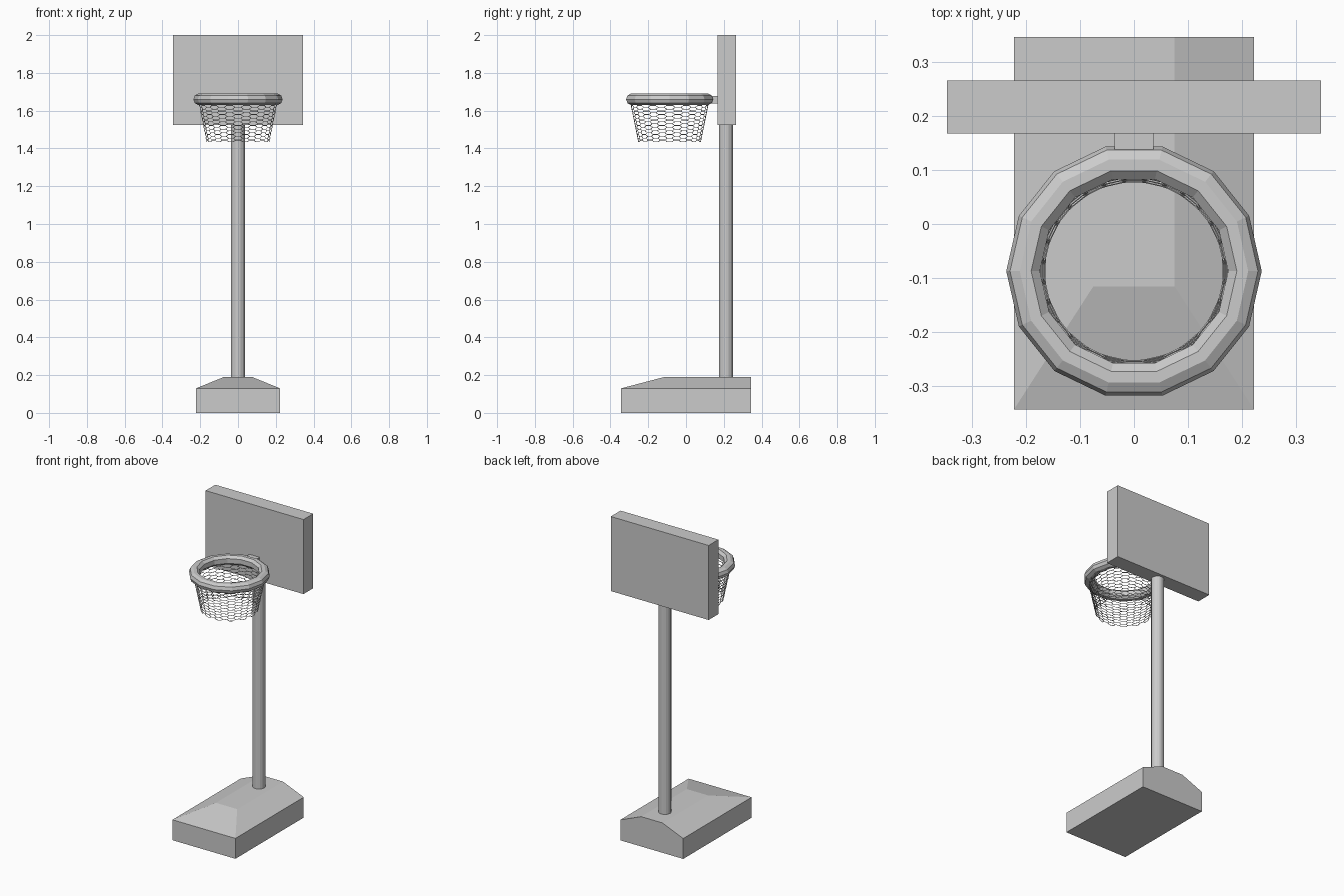
import bpy, bmesh
from math import pi, cos, sin, tau

old = bpy.data.objects.get("Cube")
if old:
    bpy.data.objects.remove(old, do_unlink=True)

grey = bpy.data.materials.new("plain grey")
grey.use_nodes = True
grey.diffuse_color = (0.6, 0.6, 0.6, 1)
grey.node_tree.nodes["Principled BSDF"].inputs["Base Color"].default_value = (0.6, 0.6, 0.6, 1)

SIDES = 14
HOOP_Y = -0.087


def finish(name, bm):
    mesh = bpy.data.meshes.new(name)
    bmesh.ops.recalc_face_normals(bm, faces=bm.faces)
    bm.to_mesh(mesh)
    bm.free()
    mesh.materials.append(grey)
    obj = bpy.data.objects.new(name, mesh)
    bpy.context.collection.objects.link(obj)
    return obj


def box(bm, lo, hi):
    made = bmesh.ops.create_cube(bm, size=1)["verts"]
    for v in made:
        for k in range(3):
            v.co[k] = lo[k] if v.co[k] < 0 else hi[k]
    return made


# Base: block with a raised top, sloped at the sides and the front
bm = bmesh.new()
box(bm, (-0.222, -0.343, 0), (0.222, 0.345, 0.13))
bm.faces.ensure_lookup_table()
top = max(bm.faces, key=lambda f: f.calc_center_median().z)
ring = bmesh.ops.extrude_face_region(bm, geom=[top])["geom"]
bmesh.ops.delete(bm, geom=[top], context="FACES_ONLY")
for v in [g for g in ring if isinstance(g, bmesh.types.BMVert)]:
    v.co.x *= 0.075 / 0.222
    v.co.y = max(v.co.y, -0.115)
    v.co.z = 0.19
finish("base", bm)

# Pole
bm = bmesh.new()
bmesh.ops.create_cone(bm, cap_ends=True, segments=16, radius1=0.037, radius2=0.037, depth=1.35)
bmesh.ops.translate(bm, verts=bm.verts, vec=(0, 0.212, 0.855))
finish("pole", bm)

# Backboard and the bracket that holds the hoop
for name, lo, hi in (
    ("backboard", (-0.345, 0.167, 1.525), (0.345, 0.265, 2)),
    ("hoop_bracket", (-0.036, 0.135, 1.637), (0.036, 0.168, 1.677)),
):
    bm = bmesh.new()
    box(bm, lo, hi)
    finish(name, bm)

# Hoop: faceted ring swept from a small profile
profile = [(0.19, 1.69), (0.211, 1.69), (0.229, 1.68), (0.236, 1.66),
           (0.229, 1.64), (0.211, 1.63), (0.19, 1.63), (0.174, 1.645), (0.174, 1.675)]
bm = bmesh.new()
rings = [[bm.verts.new((r * cos(i * tau / SIDES), HOOP_Y + r * sin(i * tau / SIDES), z))
          for r, z in profile] for i in range(SIDES)]
for i in range(SIDES):
    a, b = rings[i - 1], rings[i]
    for j in range(len(profile)):
        bm.faces.new((a[j - 1], a[j], b[j], b[j - 1]))
finish("hoop", bm)

# Net: tapered wall of hexagonal cells turned into thin strands
COLS, ROWS = 2 * SIDES, 10
NET_TOP, NET_BOTTOM = 1.637, 1.435
STEP = (NET_TOP - NET_BOTTOM) / (ROWS + 0.5)


def net_point(col, z):
    angle = col * tau / COLS
    facet = angle % (tau / SIDES) - pi / SIDES
    t = (z - NET_BOTTOM) / (NET_TOP - NET_BOTTOM)
    r = (0.168 + 0.042 * t) * cos(pi / SIDES) / cos(facet)
    return (r * cos(angle), HOOP_Y + r * sin(angle), z)


bm = bmesh.new()
for col in range(COLS):
    for row in range(ROWS):
        z = NET_BOTTOM + (row + 0.5 + 0.5 * (col % 2)) * STEP
        corners = [(-2, 0), (-1, -1), (1, -1), (2, 0), (1, 1), (-1, 1)]
        bm.faces.new([bm.verts.new(net_point(col + dx / 3, z + dz * STEP / 2)) for dx, dz in corners])
bmesh.ops.remove_doubles(bm, verts=bm.verts, dist=0.0005)
net = finish("net", bm)
strands = net.modifiers.new("strands", "WIREFRAME")
strands.thickness = 0.004
strands.use_boundary = True
strands.use_even_offset = False
